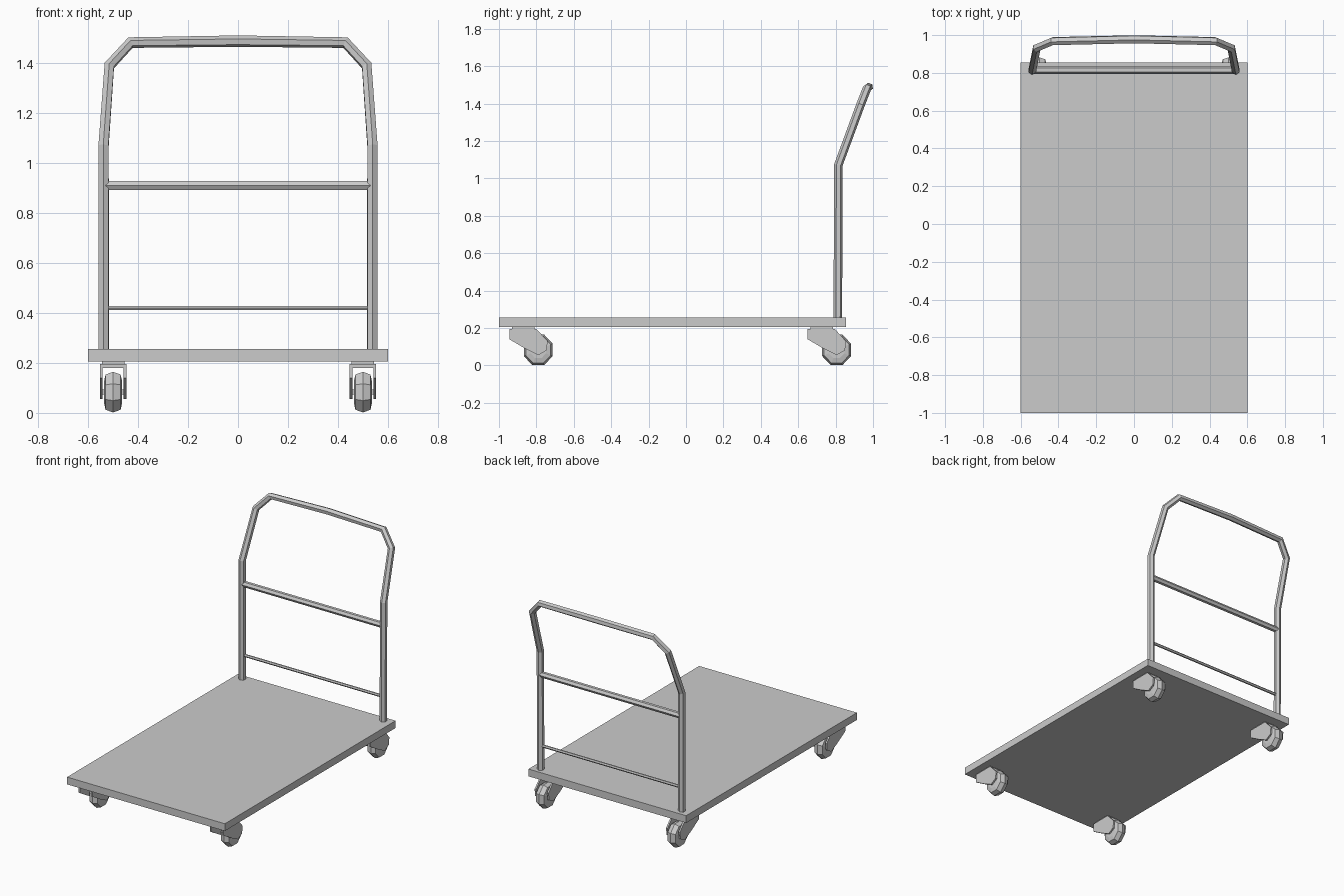
import bpy, bmesh, math
from mathutils import Matrix, Vector

if "Cube" in bpy.data.objects:
    bpy.data.objects.remove(bpy.data.objects["Cube"])


def finish(bm, name):
    bmesh.ops.recalc_face_normals(bm, faces=bm.faces)
    mesh = bpy.data.meshes.new(name)
    bm.to_mesh(mesh)
    bm.free()
    ob = bpy.data.objects.new(name, mesh)
    bpy.context.collection.objects.link(ob)
    return ob


def add_box(bm, lo, hi):
    lo, hi = Vector(lo), Vector(hi)
    mat = Matrix.Translation((lo + hi) / 2) @ Matrix.Diagonal((*(hi - lo), 1))
    bmesh.ops.create_cube(bm, size=1, matrix=mat)


def tube(name, points, radius):
    curve = bpy.data.curves.new(name, 'CURVE')
    curve.dimensions = '3D'
    curve.bevel_depth = radius
    curve.bevel_resolution = 1
    curve.use_fill_caps = True
    spline = curve.splines.new('POLY')
    spline.use_smooth = False
    spline.points.add(len(points) - 1)
    for p, co in zip(spline.points, points):
        p.co = (*co, 1)
    ob = bpy.data.objects.new(name, curve)
    bpy.context.collection.objects.link(ob)
    return ob


def add_plate(bm, x0, x1, profile, y):
    # Fork cheek: side profile extruded from top-narrow to bottom-wide
    rings = [[bm.verts.new((x, y + a, b)) for a, b in profile] for x in (x0, x1)]
    n = len(profile)
    bm.faces.new(rings[0])
    bm.faces.new(rings[1])
    for i in range(n):
        j = (i + 1) % n
        bm.faces.new((rings[0][i], rings[0][j], rings[1][j], rings[1][i]))


# Flat deck
bm = bmesh.new()
add_box(bm, (-0.6, -1.0, 0.205), (0.6, 0.855, 0.255))
finish(bm, "deck")

# Bent push handle, one half listed and mirrored
half = [(0.537, 0.812, 0.25), (0.538, 0.814, 1.07), (0.515, 0.932, 1.39),
        (0.43, 0.968, 1.482)]
path = half + [(0, 0.978, 1.488)] + [(-x, y, z) for x, y, z in reversed(half)]
tube("push_handle", path, 0.023)

# Cross rails
tube("upper_rail", [(-0.53, 0.815, 0.91), (0.53, 0.815, 0.91)], 0.02)
tube("lower_rail", [(-0.53, 0.815, 0.42), (0.53, 0.815, 0.42)], 0.01)

# Casters: y given at the wheel axle, forks trail backwards
fork = [(-0.155, 0.195), (-0.01, 0.195), (0.05, 0.13), (0.045, 0.08),
        (0.0, 0.055), (-0.07, 0.09), (-0.155, 0.14)]
wheel = [(-0.036, 0.045), (-0.03, 0.072), (0, 0.083), (0.03, 0.072), (0.036, 0.045)]
SIDES = 8

for side, sx in (("left", -1), ("right", 1)):
    for end, y in (("front", -0.79), ("rear", 0.805)):
        cx = sx * 0.5
        # Fork with two cheeks, a crown and a mounting pad
        bm = bmesh.new()
        for s in (-1, 1):
            add_plate(bm, cx + s * 0.042, cx + s * 0.053, fork, y)
        add_box(bm, (cx - 0.05, y - 0.155, 0.18), (cx + 0.05, y - 0.01, 0.195))
        add_box(bm, (cx - 0.045, y - 0.14, 0.19), (cx + 0.045, y - 0.02, 0.21))
        # Axle
        add_box(bm, (cx - 0.05, y - 0.01, 0.073), (cx + 0.05, y + 0.01, 0.093))
        finish(bm, f"{end}_{side}_caster_fork")

        # Faceted wheel
        bm = bmesh.new()
        rings = []
        for dx, r in wheel:
            rings.append([bm.verts.new((cx + dx,
                                        y + r * math.cos(math.tau * (k + 0.5) / SIDES),
                                        0.083 + r * math.sin(math.tau * (k + 0.5) / SIDES) * 1.06))
                          for k in range(SIDES)])
        for a, b in zip(rings, rings[1:]):
            for k in range(SIDES):
                m = (k + 1) % SIDES
                bm.faces.new((a[k], a[m], b[m], b[k]))
        bm.faces.new(rings[0])
        bm.faces.new(rings[-1])
        finish(bm, f"{end}_{side}_wheel")
